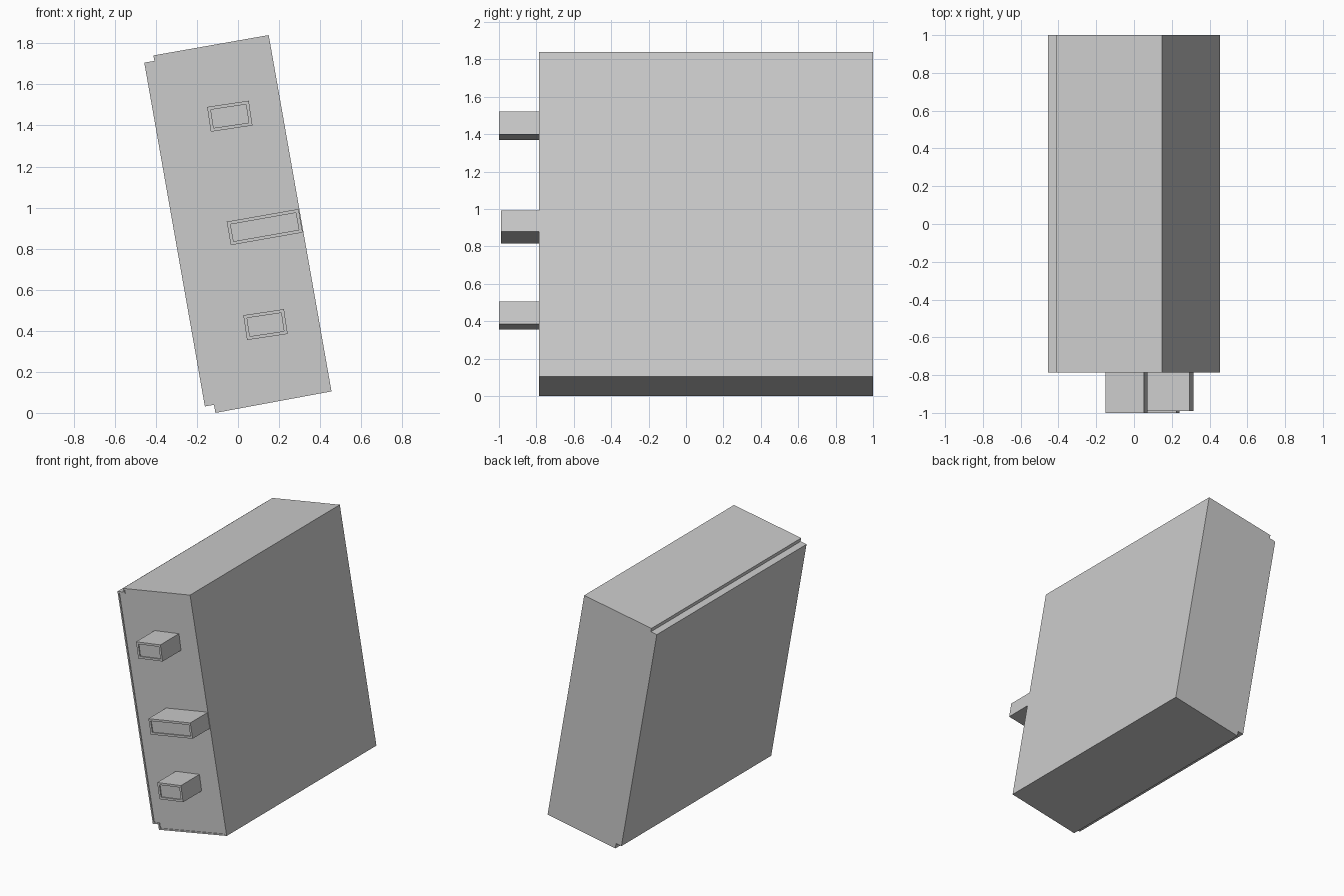
import bpy, bmesh, math

if "Cube" in bpy.data.objects:
    bpy.data.objects.remove(bpy.data.objects["Cube"])

TILT = 10.0
ORIGIN = (-0.11, 0.0)      # lower corner of the leaning body, in x and z


def tilted(points, centre, degrees):
    """Rotate profile points in the x-z plane and move them to centre."""
    c, s = math.cos(math.radians(degrees)), math.sin(math.radians(degrees))
    return [(centre[0] + u * c - v * s, centre[1] + u * s + v * c) for u, v in points]


def recessed_prism(name, profile, front, back, rim, depth):
    """Extrude a profile along y and sink a shallow panel into its front face."""
    bm = bmesh.new()
    face = bm.faces.new([bm.verts.new((x, front, z)) for x, z in profile])
    ext = bmesh.ops.extrude_face_region(bm, geom=[face], use_keep_orig=True)
    for v in ext["geom"]:
        if isinstance(v, bmesh.types.BMVert):
            v.co.y = back
    bmesh.ops.recalc_face_normals(bm, faces=bm.faces)
    front_face = min(bm.faces, key=lambda f: f.calc_center_median().y)
    bmesh.ops.inset_region(bm, faces=[front_face], thickness=rim, use_even_offset=True)
    front_face = max((f for f in bm.faces if f.normal.y < -0.9), key=lambda f: f.calc_area())
    panel = bmesh.ops.extrude_face_region(bm, geom=[front_face])
    bmesh.ops.delete(bm, geom=[front_face], context="FACES_ONLY")
    for v in panel["geom"]:
        if isinstance(v, bmesh.types.BMVert):
            v.co.y += depth
    bmesh.ops.recalc_face_normals(bm, faces=bm.faces)
    mesh = bpy.data.meshes.new(name)
    bm.to_mesh(mesh)
    bm.free()
    obj = bpy.data.objects.new(name, mesh)
    bpy.context.collection.objects.link(obj)
    return obj


# Leaning body with stepped notches along its two left edges
body = [(0, 0), (0.575, 0.005), (0.575, 1.767), (0.005, 1.767),
        (0.005, 1.74), (-0.045, 1.74), (-0.045, 0.04), (0, 0.04)]
recessed_prism("body", tilted(body, ORIGIN, TILT), -0.785, 1.0, 0.011, 0.006)

# Projecting blocks on the front: centre, width, height, front y, tilt
blocks = {
    "upper_block": ((-0.04, 1.445), 0.205, 0.122, -1.0, 8.5),
    "middle_block": ((0.13, 0.905), 0.355, 0.116, -0.99, TILT),
    "lower_block": ((0.134, 0.43), 0.20, 0.122, -1.0, 8.5),
}
for name, (centre, w, h, front, angle) in blocks.items():
    rect = [(-w / 2, -h / 2), (w / 2, -h / 2), (w / 2, h / 2), (-w / 2, h / 2)]
    recessed_prism(name, tilted(rect, centre, angle), front, -0.77, 0.016, 0.008)
